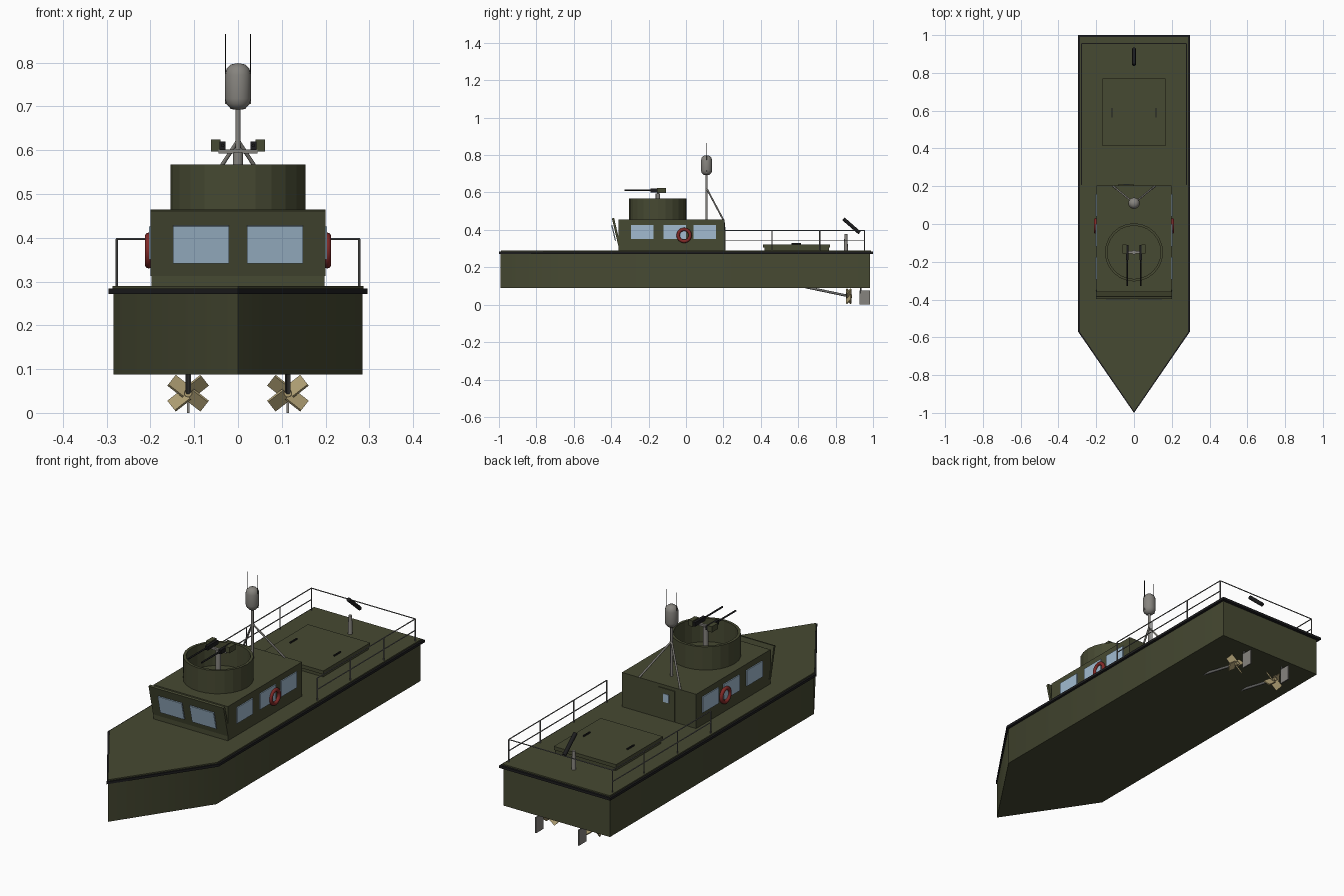
import bpy, bmesh, math
from mathutils import Vector, Matrix

if "Cube" in bpy.data.objects:
    bpy.data.objects.remove(bpy.data.objects["Cube"])


def mat(name, r, g, b):
    m = bpy.data.materials.new(name)
    m.diffuse_color = (r, g, b, 1)
    m.use_nodes = True
    m.node_tree.nodes["Principled BSDF"].inputs["Base Color"].default_value = m.diffuse_color
    return m


OLIVE = mat("olive paint", 0.062, 0.067, 0.032)
BLACK = mat("black rubber", 0.012, 0.012, 0.013)
GLASS = mat("window glass", 0.36, 0.50, 0.63)
GREY = mat("mast grey", 0.24, 0.23, 0.21)
STEEL = mat("rail steel", 0.16, 0.16, 0.155)
RED = mat("buoy red", 0.22, 0.022, 0.02)
BRASS = mat("propeller brass", 0.42, 0.34, 0.17)


def finish(name, bm, m, smooth=None):
    bmesh.ops.recalc_face_normals(bm, faces=bm.faces)
    me = bpy.data.meshes.new(name)
    bm.to_mesh(me)
    bm.free()
    ob = bpy.data.objects.new(name, me)
    bpy.context.collection.objects.link(ob)
    me.materials.append(m)
    if smooth:
        bpy.ops.object.select_all(action='DESELECT')
        bpy.context.view_layer.objects.active = ob
        ob.select_set(True)
        bpy.ops.object.shade_smooth_by_angle(angle=math.radians(smooth))
    return ob


def box(name, m, x0, x1, y0, y1, z0, z1, rot=None):
    bm = bmesh.new()
    bmesh.ops.create_cube(bm, size=1)
    bmesh.ops.scale(bm, vec=(x1 - x0, y1 - y0, z1 - z0), verts=bm.verts)
    if rot:
        bmesh.ops.transform(bm, matrix=rot, verts=bm.verts)
    bmesh.ops.translate(bm, vec=((x0 + x1) / 2, (y0 + y1) / 2, (z0 + z1) / 2), verts=bm.verts)
    return finish(name, bm, m)


def rod(name, m, a, b, r, r2=None, n=10):
    a, b = Vector(a), Vector(b)
    d = b - a
    bm = bmesh.new()
    bmesh.ops.create_cone(bm, cap_ends=True, segments=n, radius1=r,
                          radius2=r if r2 is None else r2, depth=d.length)
    M = Matrix.Translation((a + b) / 2) @ d.to_track_quat('Z', 'Y').to_matrix().to_4x4()
    bmesh.ops.transform(bm, matrix=M, verts=bm.verts)
    return finish(name, bm, m, 40)


def lathe(name, m, profile, centre, n, smooth=None, axis='Z', closed=False):
    bm = bmesh.new()
    vs = [bm.verts.new((r, 0, z)) for r, z in profile]
    es = [bm.edges.new(p) for p in zip(vs, vs[1:])]
    if closed:
        es.append(bm.edges.new((vs[-1], vs[0])))
    bmesh.ops.spin(bm, geom=vs + es, cent=(0, 0, 0), axis=(0, 0, 1),
                   angle=2 * math.pi, steps=n, use_duplicate=False)
    bmesh.ops.remove_doubles(bm, verts=bm.verts, dist=1e-5)
    if axis == 'X':
        bmesh.ops.rotate(bm, matrix=Matrix.Rotation(math.pi / 2, 3, 'Y'), verts=bm.verts)
    bmesh.ops.translate(bm, vec=centre, verts=bm.verts)
    return finish(name, bm, m, smooth)


def boat_slab(name, m, w, bow, shoulder, stern, z0, z1, smooth=None):
    bm = bmesh.new()
    pts = [(0, bow), (w, shoulder), (w, stern), (-w, stern), (-w, shoulder)]
    f = bm.faces.new([bm.verts.new((x, y, z0)) for x, y in pts])
    r = bmesh.ops.extrude_face_region(bm, geom=[f])
    bmesh.ops.translate(bm, vec=(0, 0, z1 - z0),
                        verts=[v for v in r["geom"] if isinstance(v, bmesh.types.BMVert)])
    return finish(name, bm, m, smooth)


# Hull, rubbing strake and deck
boat_slab("hull", OLIVE, 0.284, -0.992, -0.57, 0.985, 0.088, 0.275, 70)
boat_slab("rub_rail", BLACK, 0.296, -1.0, -0.57, 1.0, 0.272, 0.284)
boat_slab("deck", OLIVE, 0.287, -0.99, -0.57, 0.99, 0.28, 0.29)

# Cabin with raked windscreen panel
box("cabin", OLIVE, -0.198, 0.198, -0.36, 0.205, 0.288, 0.455)
tilt = math.atan2(0.035, 0.15)
R = Matrix.Rotation(tilt, 4, 'X')
box("windscreen_panel", OLIVE, -0.2, 0.2, -0.379, -0.367, 0.312, 0.465, R)
for s in (-1, 1):
    box("front_window", GLASS, s * 0.085 - 0.064, s * 0.085 + 0.064,
        -0.390, -0.384, 0.341, 0.428, R)
    for y in (-0.295, -0.12, 0.04):
        box("side_window", GLASS, s * 0.2 - 0.003, s * 0.2 + 0.003, y, y + 0.12, 0.35, 0.426)
    # Life buoys
    ring = [(0.032 + 0.009 * math.cos(t * math.pi / 5), 0.009 * math.sin(t * math.pi / 5))
            for t in range(10)]
    lathe("life_buoy", RED, ring, (s * 0.204, -0.01, 0.371), 24, 60, 'X', True)
# Rear door
box("rear_door", OLIVE, -0.085, 0.0, 0.203, 0.209, 0.292, 0.44)
box("door_window", GLASS, -0.055, -0.025, 0.207, 0.211, 0.375, 0.415)

# Gun tub, open at the top
lathe("gun_tub", OLIVE, [(0.154, 0.453), (0.154, 0.567), (0.141, 0.567), (0.141, 0.453)],
      (0, -0.15, 0), 24, None, 'Z', True)
# Twin gun mount
rod("gun_pedestal", GREY, (0, -0.15, 0.453), (0, -0.15, 0.595), 0.012)
box("gun_crossbar", GREY, -0.045, 0.045, -0.156, -0.144, 0.592, 0.602)
for s in (-1, 1):
    box("gun_body", BLACK, s * 0.035 - 0.007, s * 0.035 + 0.007, -0.19, -0.11, 0.6, 0.62)
    box("ammo_box", OLIVE, s * 0.051 - 0.011, s * 0.051 + 0.011, -0.155, -0.108, 0.597, 0.625)
    rod("gun_barrel", BLACK, (s * 0.035, -0.19, 0.611), (s * 0.035, -0.328, 0.611), 0.004)

# Mast, struts, radar dome and aerials
rod("mast", GREY, (0, 0.11, 0.453), (0, 0.11, 0.70), 0.006)
lathe("radar_dome", GREY, [(0, 0.692), (0.016, 0.694), (0.027, 0.706), (0.03, 0.718),
                           (0.03, 0.772), (0.026, 0.786), (0.016, 0.796), (0, 0.799)],
      (0, 0.11, 0), 16, 45)
box("aerial_bracket", GREY, -0.03, 0.03, 0.107, 0.113, 0.706, 0.712)
for s in (-1, 1):
    rod("mast_strut", GREY, (0, 0.11, 0.622), (s * 0.11, 0.2, 0.453), 0.0045)
    rod("aerial", BLACK, (s * 0.0285, 0.11, 0.706), (s * 0.0285, 0.11, 0.865), 0.0015, n=6)

# Aft guard rails
ys = (0.208, 0.46, 0.715, 0.955)
for s in (-1, 1):
    x = s * 0.277
    for y in ys:
        rod("rail_post", STEEL, (x, y, 0.288), (x, y, 0.397), 0.003, n=8)
    for z in (0.397, 0.342):
        rod("side_rail", STEEL, (x, ys[0], z), (x, ys[-1], z), 0.0025, n=8)
rod("stern_rail", STEEL, (-0.277, 0.955, 0.397), (0.277, 0.955, 0.397), 0.0025, n=8)

# Engine hatch with handles
box("hatch_base", OLIVE, -0.16, 0.16, 0.42, 0.765, 0.288, 0.312)
box("hatch_lid", OLIVE, -0.166, 0.166, 0.413, 0.77, 0.306, 0.323)
for s in (-1, 1):
    box("hatch_handle", BLACK, s * 0.117 - 0.003, s * 0.117 + 0.003, 0.565, 0.615, 0.322, 0.329)

# Stern post gun
rod("stern_post", GREY, (0, 0.855, 0.288), (0, 0.855, 0.378), 0.011, 0.008, 12)
rod("stern_tube", BLACK, (0, 0.842, 0.459), (0, 0.928, 0.384), 0.0095, n=12)

# Shafts, propellers and rudders
for s in (-1, 1):
    x = s * 0.114
    rod("propeller_shaft", STEEL, (x, 0.64, 0.094), (x, 0.885, 0.043), 0.0065)
    rod("propeller_hub", BRASS, (x, 0.855, 0.045), (x, 0.888, 0.045), 0.009)
    bm = bmesh.new()
    for a in (38, 142, 218, 322):
        M = (Matrix.Translation((x, 0.87, 0.045)) @ Matrix.Rotation(math.radians(a), 4, 'Y')
             @ Matrix.Translation((0.026, 0, 0)) @ Matrix.Rotation(s * math.radians(50), 4, 'X')
             @ Matrix.Diagonal((0.044, 0.036, 0.006, 1)))
        bmesh.ops.create_cube(bm, size=1, matrix=M)
    finish("propeller_blades", bm, BRASS)
    box("rudder", GREY, x - 0.003, x + 0.003, 0.927, 0.983, 0.0, 0.075)
    rod("rudder_stock", STEEL, (x, 0.933, 0.06), (x, 0.933, 0.092), 0.004)
